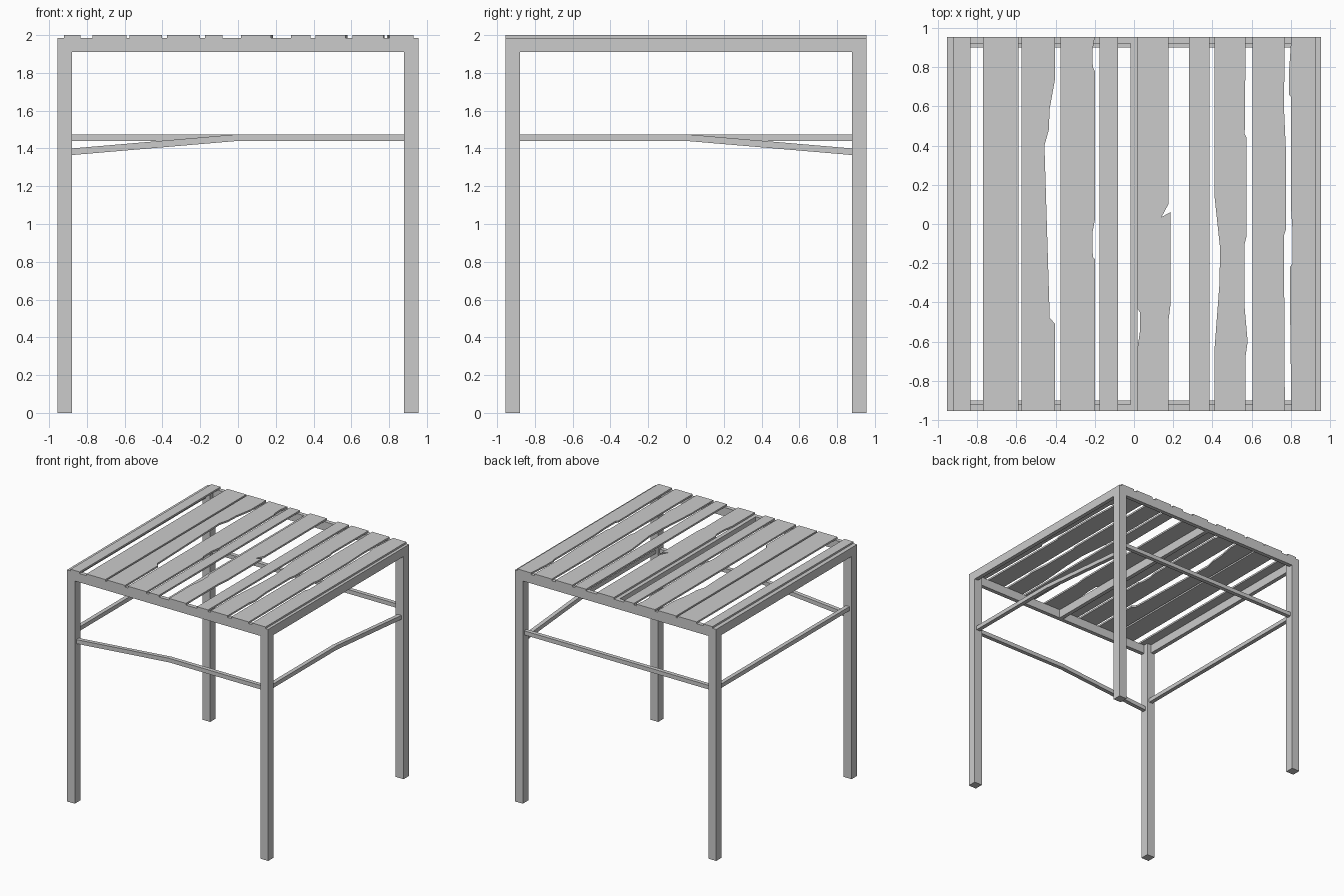
import bpy, bmesh

if "Cube" in bpy.data.objects:
    bpy.data.objects.remove(bpy.data.objects["Cube"])

W = 0.955          # half width of the table
LEG = 0.075        # leg section
RAIL = 0.035       # rail and stretcher thickness
TOP = 1.985        # underside of the slats


def finish(name, bm):
    bmesh.ops.recalc_face_normals(bm, faces=bm.faces)
    mesh = bpy.data.meshes.new(name)
    bm.to_mesh(mesh)
    bm.free()
    obj = bpy.data.objects.new(name, mesh)
    bpy.context.collection.objects.link(obj)
    return obj


def prism(name, outline, vec):
    """Extrude a closed 3D outline along vec."""
    bm = bmesh.new()
    face = bm.faces.new([bm.verts.new(p) for p in outline])
    ext = bmesh.ops.extrude_face_region(bm, geom=[face], use_keep_orig=True)
    verts = [v for v in ext["geom"] if isinstance(v, bmesh.types.BMVert)]
    bmesh.ops.translate(bm, verts=verts, vec=vec)
    return finish(name, bm)


def box(name, x0, x1, y0, y1, z0, z1):
    return prism(name, [(x0, y0, z0), (x1, y0, z0), (x1, y1, z0), (x0, y1, z0)], (0, 0, z1 - z0))


def slat(name, x0, x1, left=(), right=()):
    """Plank along y; left/right list worn edge points from back to front."""
    pts = [(x0, W), *left, (x0, -W), (x1, -W), *reversed(right), (x1, W)]
    prism(name, [(x, y, TOP) for x, y in pts], (0, 0, 2 - TOP))


# Legs, top rails and the middle beam
I = W - LEG
for sx, n in ((-1, "left"), (1, "right")):
    for sy, m in ((-1, "front"), (1, "back")):
        xs, ys = sorted((sx * I, sx * W)), sorted((sy * I, sy * W))
        box(f"{m}_{n}_leg", *xs, *ys, 0, TOP)
for s, n, m in ((-1, "front", "left"), (1, "back", "right")):
    a, b = sorted((s * W, s * (W - RAIL)))
    box(n + "_rail", -I, I, a, b, TOP - LEG, TOP)
    box(m + "_rail", a, b, -I, I, TOP - LEG, TOP)
box("middle_beam", -RAIL / 2, RAIL / 2, RAIL - W, W - RAIL, TOP - LEG, TOP)

# Stretchers: back and left straight, front and right sag at one end
C = W - LEG / 2
H = RAIL / 2


def stretcher(name, along_x, c, low_start, low_end):
    line = [(-I, 1.44 - low_start), (0, 1.44), (I, 1.44 - low_end)]
    prof = line + [(t, z + RAIL) for t, z in reversed(line)]
    if along_x:
        prism(name, [(t, c - H, z) for t, z in prof], (0, RAIL, 0))
    else:
        prism(name, [(c - H, t, z) for t, z in prof], (RAIL, 0, 0))


stretcher("front_stretcher", True, -C, 0.075, 0)
stretcher("back_stretcher", True, C, 0, 0)
stretcher("left_stretcher", False, -C, 0, 0)
stretcher("right_stretcher", False, C, 0, 0.075)

# Worn table slats
slat("slat_1", -0.92, -0.835)
slat("slat_2", -0.77, -0.59)
slat("slat_3", -0.575, -0.402, right=[
    (-0.402, 0.745), (-0.43, 0.59), (-0.435, 0.48), (-0.457, 0.4), (-0.43, -0.48), (-0.402, -0.51)])
slat("slat_4", -0.375, -0.2, right=[
    (-0.213, 0.88), (-0.21, 0.8), (-0.2, 0.78), (-0.2, 0.02), (-0.213, -0.05), (-0.21, -0.17), (-0.2, -0.18)])
slat("slat_5", -0.175, -0.082)
slat("slat_6", 0.015, 0.175,
     left=[(0.015, -0.43), (0.03, -0.45), (0.03, -0.55), (0.015, -0.65)],
     right=[(0.175, 0.1), (0.14, 0.035), (0.185, 0.06), (0.185, -0.42), (0.175, -0.5)])
slat("slat_7", 0.28, 0.385)
slat("slat_8", 0.41, 0.57,
     left=[(0.41, 0.15), (0.44, -0.13), (0.435, -0.32), (0.41, -0.65)],
     right=[(0.565, 0.46), (0.575, 0.44), (0.575, -0.06), (0.565, -0.1), (0.565, -0.43), (0.58, -0.6), (0.57, -0.67)])
slat("slat_9", 0.605, 0.77, right=[(0.765, 0.6), (0.775, 0.38), (0.775, -0.03), (0.765, -0.06)])
slat("slat_10", 0.803, 0.93, left=[
    (0.79, 0.76), (0.79, 0.66), (0.8, 0.65), (0.8, 0.1), (0.81, -0.05), (0.81, -0.2), (0.795, -0.22), (0.795, -0.33)])
